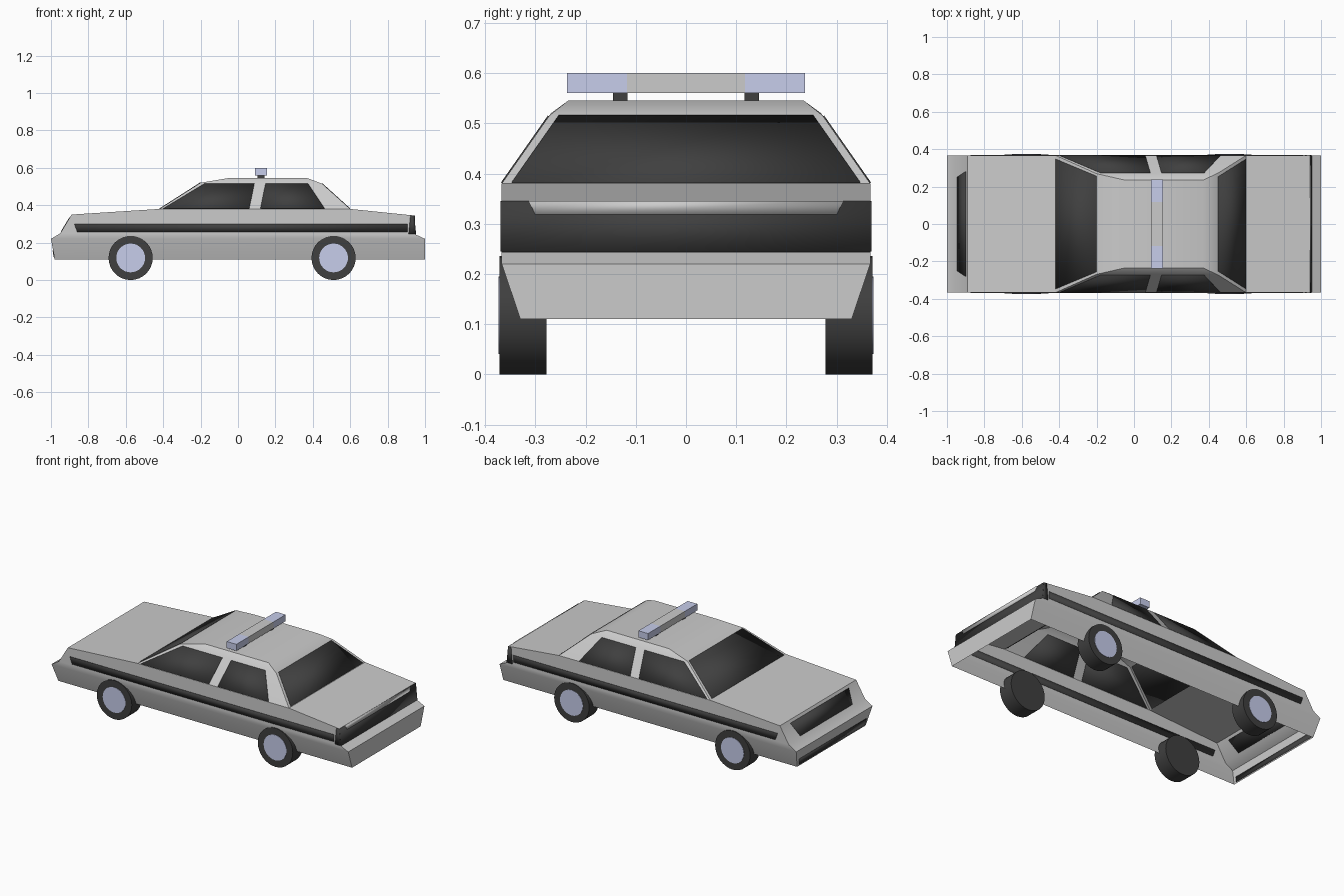
import bpy, bmesh, math

if "Cube" in bpy.data.objects:
    bpy.data.objects.remove(bpy.data.objects["Cube"])


def material(name, color):
    m = bpy.data.materials.new(name)
    m.diffuse_color = (*color, 1)
    m.use_nodes = True
    m.node_tree.nodes["Principled BSDF"].inputs["Base Color"].default_value = m.diffuse_color
    return m


DARK = material("dark", (0.05, 0.05, 0.05))
BLUE = material("pale_blue", (0.57, 0.61, 0.83))


def finish(name, bm, mat=None, angle=30):
    bmesh.ops.recalc_face_normals(bm, faces=bm.faces)
    me = bpy.data.meshes.new(name)
    bm.to_mesh(me)
    bm.free()
    me.shade_smooth()
    me.set_sharp_from_angle(angle=math.radians(angle))
    ob = bpy.data.objects.new(name, me)
    bpy.context.collection.objects.link(ob)
    if mat:
        me.materials.append(mat)
    return ob


def mirror(ob):
    mod = ob.modifiers.new("mirror", 'MIRROR')
    mod.use_axis = (False, True, False)
    return ob


def panel(name, pts, mat=DARK, both_sides=False, thick=0.005):
    """Thin plate lying in the bodywork, visible from inside and outside."""
    bm = bmesh.new()
    bm.faces.new([bm.verts.new(p) for p in pts])
    ob = finish(name, bm, mat)
    sol = ob.modifiers.new("thickness", 'SOLIDIFY')
    sol.thickness, sol.offset = thick, 0
    if both_sides:
        mirror(ob)
    return ob


def cross_panel(name, low, high, w_low, w_high, **kw):
    """Trapezoid across the car between two (x, z) points."""
    (x0, z0), (x1, z1) = low, high
    return panel(name, [(x0, -w_low, z0), (x0, w_low, z0),
                        (x1, w_high, z1), (x1, -w_high, z1)], **kw)


def box(name, x, y, z, mat=None):
    bm = bmesh.new()
    bmesh.ops.create_cube(bm, size=1)
    for v in bm.verts:
        for i, (a, b) in enumerate((x, y, z)):
            v.co[i] = a if v.co[i] < 0 else b
    return finish(name, bm, mat)


def wheel_part(name, x, r, y0, y1, mat):
    bm = bmesh.new()
    bmesh.ops.create_cone(bm, cap_ends=True, segments=32, radius1=r, radius2=r, depth=1)
    for v in bm.verts:
        a, b, c = v.co
        v.co = (x + a, y0 if c < 0 else y1, 0.118 + b)
    return mirror(finish(name, bm, mat))


# Lower body: open-bottomed shell
W = 0.367
outline = [(-0.98, 0.11), (-1, 0.22), (-0.95, 0.25), (-0.89, 0.35), (-0.42, 0.38),
           (0.6, 0.38), (0.94, 0.345), (0.95, 0.243), (1, 0.22), (1, 0.11)]
n = len(outline)
bm = bmesh.new()
rows = []
for s in (-1, 1):
    row = [bm.verts.new((x, s * (0.33 if z < 0.2 else W), z)) for x, z in outline]
    bm.faces.new(row[1:n - 1])
    bm.faces.new((row[0], row[1], row[-2], row[-1]))
    rows.append(row)
for i in range(n - 1):
    if i != 4:  # opening under the cabin
        bm.faces.new((rows[0][i], rows[0][i + 1], rows[1][i + 1], rows[1][i]))
finish("body", bm)


# Cabin shell with inward-leaning sides
def side_y(z):
    return W - (z - 0.38) * 0.7


roof = [(-0.42, 0.38, W), (-0.2, 0.52, side_y(0.52)), (-0.05, 0.545, 0.235),
        (0.37, 0.545, 0.235), (0.45, 0.515, side_y(0.515)), (0.6, 0.38, W)]
bm = bmesh.new()
rows = []
for s in (-1, 1):
    row = [bm.verts.new((x, s * w, z)) for x, z, w in roof]
    bm.faces.new((row[0], row[1], row[4], row[5]))
    bm.faces.new(row[1:5])
    rows.append(row)
for i in range(5):
    bm.faces.new((rows[0][i], rows[0][i + 1], rows[1][i + 1], rows[1][i]))
finish("cabin", bm)

# Glass
cross_panel("windshield", (-0.418, 0.381), (-0.2, 0.52), 0.347, 0.256)
cross_panel("rear_window", (0.598, 0.381), (0.45, 0.515), 0.347, 0.253)
for name, pts in (
        ("front_side_window", [(-0.4, 0.381), (-0.18, 0.514), (0.087, 0.514), (0.06, 0.381)]),
        ("rear_side_window", [(0.12, 0.381), (0.147, 0.514), (0.375, 0.514), (0.463, 0.381)])):
    panel(name, [(x, side_y(z), z) for x, z in pts], both_sides=True)

# Side stripe and wrap-around tail lights
for name, pts in (
        ("side_stripe", [(-0.875, 0.3), (0.905, 0.3), (0.905, 0.258), (-0.86, 0.258)]),
        ("tail_light_side", [(0.922, 0.345), (0.94, 0.344), (0.95, 0.245), (0.912, 0.245)])):
    panel(name, [(x, W, z) for x, z in pts], both_sides=True)

# Tail panel with the trunk lid lip, grille and front bumper slot
cross_panel("tail_panel", (0.95, 0.244), (0.94, 0.344), W, W)
cross_panel("trunk_lip", (0.944, 0.318), (0.942, 0.345), 0.3, 0.313, mat=None, thick=0.006)
cross_panel("grille", (-0.945, 0.258), (-0.899, 0.335), 0.25, 0.28)
cross_panel("bumper_slot", (-0.982, 0.12), (-0.989, 0.158), 0.315, 0.325)

# Wheels
for end, x in (("front", -0.574), ("rear", 0.511)):
    wheel_part(end + "_tire", x, 0.118, 0.278, 0.371, DARK)
    wheel_part(end + "_hub", x, 0.077, 0.36, 0.373, BLUE)

# Roof light bar on two feet
BX, BZ = (0.09, 0.155), (0.56, 0.6)
box("light_bar_middle", BX, (-0.118, 0.118), BZ)
mirror(box("light_bar_end", BX, (0.118, 0.237), BZ, BLUE))
mirror(box("light_bar_foot", (0.104, 0.141), (0.117, 0.145), (0.543, 0.56), DARK))
